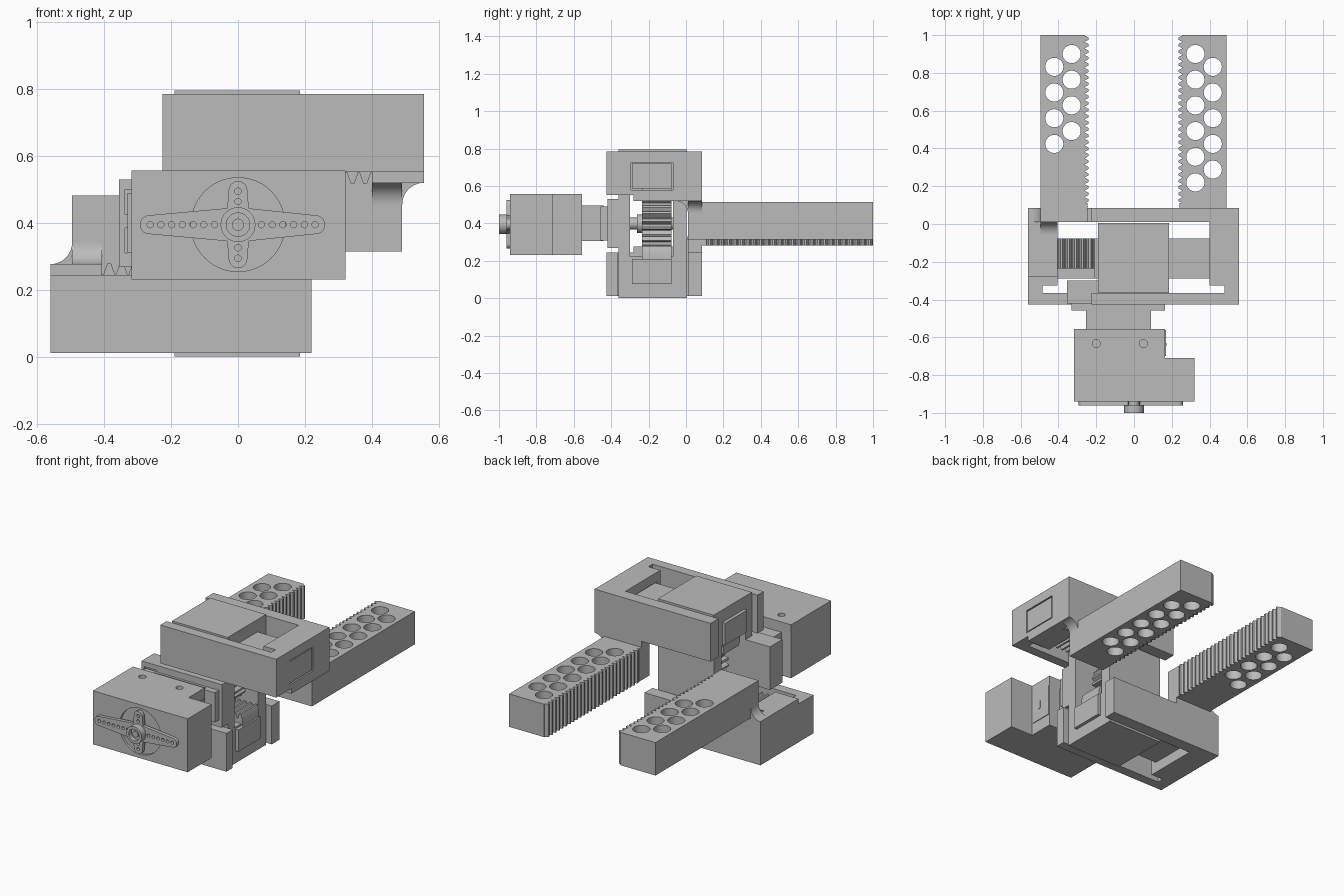
import bpy, bmesh, math
from mathutils import Vector

if "Cube" in bpy.data.objects:
    bpy.data.objects.remove(bpy.data.objects["Cube"])

CX, CZ = -0.0025, 0.3985      # pinion axis, about which the two slides repeat

grey = bpy.data.materials.new("plain_grey")
grey.use_nodes = True
grey.diffuse_color = (0.5, 0.5, 0.5, 1)
grey.node_tree.nodes["Principled BSDF"].inputs["Base Color"].default_value = (0.5, 0.5, 0.5, 1)


def place(u, v, w, axis):
    return {"x": (w, u, v), "y": (u, w, v), "z": (u, v, w)}[axis]


def add_prism(bm, pts, axis, a, b):
    """Extrude a 2D outline along an axis from a to b."""
    face = bm.faces.new([bm.verts.new(place(u, v, a, axis)) for u, v in pts])
    ext = bmesh.ops.extrude_face_region(bm, geom=[face])
    step = Vector(place(0, 0, b - a, axis))
    bmesh.ops.translate(bm, vec=step, verts=[e for e in ext["geom"] if isinstance(e, bmesh.types.BMVert)])


def make(name, parts, turned=False):
    """One object from (outline, axis, from, to) prisms, optionally turned half round."""
    bm = bmesh.new()
    for part in parts:
        add_prism(bm, *part)
    if turned:
        for v in bm.verts:
            v.co.x, v.co.z = 2 * CX - v.co.x, 2 * CZ - v.co.z
    bmesh.ops.recalc_face_normals(bm, faces=bm.faces)
    mesh = bpy.data.meshes.new(name)
    bm.to_mesh(mesh)
    bm.free()
    mesh.materials.append(grey)
    ob = bpy.data.objects.new(name, mesh)
    bpy.context.collection.objects.link(ob)
    return ob


def cut(ob, parts, turned=False):
    tool = make("cutter", parts, turned)
    tool.hide_render = True
    mod = ob.modifiers.new("cut", "BOOLEAN")
    mod.operation, mod.solver, mod.object = "DIFFERENCE", "EXACT", tool
    bpy.context.view_layer.objects.active = ob
    bpy.ops.object.modifier_apply(modifier=mod.name)
    bpy.data.objects.remove(tool)


def rect(u0, u1, v0, v1):
    return [(u0, v0), (u1, v0), (u1, v1), (u0, v1)]


def box(x0, x1, y0, y1, z0, z1):
    return (rect(x0, x1, y0, y1), "z", z0, z1)


def circle(u, v, r, n=32):
    return [(u + r * math.cos(math.tau * i / n), v + r * math.sin(math.tau * i / n)) for i in range(n)]


def fillet(u, v, du, dv, n=10):
    """Concave corner filler at (u, v) reaching out by du and dv."""
    arc = [(u + du * (1 - math.sin(t)), v + dv * (1 - math.cos(t)))
           for t in (math.pi / 2 * i / n for i in range(n + 1))]
    return [(u, v)] + arc


def teeth(start, end, count, base, tip):
    """Trapezoid teeth along a line, as (along, height) points."""
    p = (end - start) / count
    pts = []
    for i in range(count):
        s = start + i * p
        pts += [(s, base), (s + p * 0.3, tip), (s + p * 0.6, tip), (s + p * 0.9, base)]
    return pts


# Two sliding jaws: upper one as drawn, lower one turned half round
FRAME = [(-0.225, -0.425), (0.555, -0.425), (0.555, 0.085), (-0.225, 0.085), (-0.225, 0.01),
         (0.40, 0.01), (0.40, -0.325), (0.48, -0.325), (0.48, -0.365), (-0.225, -0.365)]
for side, turned in (("upper", False), ("lower", True)):
    frame = make(side + "_slide_frame", [(FRAME, "z", 0.552, 0.785)], turned)
    cut(frame, [box(0.38, 0.58, -0.295, -0.07, 0.58, 0.727)], turned)
    make(side + "_slide_pad", [box(0.40, 0.555, -0.28, 0.085, 0.52, 0.5525)], turned)
    make(side + "_guide_bar", [box(-0.21, 0.553, -0.288, -0.077, 0.587, 0.72)], turned)

    rack = [(x, z) for x, z in teeth(-0.20, 0.40, 16, 0.55, 0.518)]
    make(side + "_drive_rack",
         [(rack + [(0.40, 0.55), (0.40, 0.588), (-0.20, 0.588)], "y", -0.235, -0.077)], turned)

    jaw_edge = [(x, y) for y, x in teeth(0.11, 1.0, 26, 0.255, 0.235)]
    outline = [(0.49, 0.01), (0.24, 0.01), (0.24, 0.11)] + jaw_edge + [(0.255, 1.0), (0.49, 1.0)]
    jaw = make(side + "_jaw", [(outline, "z", 0.315, 0.515)], turned)
    holes = [(circle(0.325, 0.22 + 0.136 * i, 0.048), "z", 0.2, 0.6) for i in range(6)]
    holes += [(circle(0.417, 0.288 + 0.136 * i, 0.048), "z", 0.2, 0.6) for i in range(5)]
    cut(jaw, holes, turned)
    make(side + "_jaw_root", [box(0.24, 0.49, 0.01, 0.085, 0.51, 0.56)], turned)
    make(side + "_side_fillet", [(fillet(0.49, 0.52, 0.065, -0.065), "y", 0.01, 0.085)], turned)
    make(side + "_front_fillet", [(fillet(0.01, 0.52, -0.065, -0.065), "x", 0.40, 0.49)], turned)

    # Fixed guide block that the bar runs through
    make(side + "_guide_block", [box(-0.19, 0.185, -0.362, 0.005, 0.575, 0.795)], turned)

# Fixed body between the guide blocks
make("back_wall", [box(-0.19, 0.185, -0.07, 0.003, 0.21, 0.585)])
mount = make("servo_mount", [box(-0.355, 0.185, -0.42, -0.30, 0.268, 0.53)])
cut(mount, [box(-0.337, -0.25, -0.43, -0.405, z, z + 0.075) for z in (0.31, 0.425)])
make("mount_web", [box(-0.19, 0.185, -0.362, -0.30, 0.21, 0.585)])

# Pinion and shaft
gear = []
N = 18
for i in range(N):
    for f, r in ((0, 0.098), (0.3, 0.122), (0.6, 0.122), (0.9, 0.098)):
        a = math.tau * (i + f) / N
        gear.append((CX + r * math.cos(a), CZ + r * math.sin(a)))
make("pinion", [(gear, "y", -0.235, -0.077)])
make("pinion_shaft", [(circle(CX, CZ, 0.032), "y", -0.31, -0.06)])
make("shaft_collar", [(circle(CX, CZ, 0.05), "y", -0.262, -0.234)])

# Servo
CASE = [(-0.318, -0.94), (0.32, -0.94), (0.32, -0.71), (0.165, -0.71), (0.165, -0.555), (-0.318, -0.555)]
case = make("servo_case", [(CASE, "z", 0.232, 0.557)])
cut(case, [(circle(0, 0.395, 0.14, 48), "y", -0.96, -0.925)]
    + [(circle(x, -0.633, 0.021), "z", 0.53, 0.6) for x in (-0.20, 0.05)])
make("servo_neck", [box(-0.255, 0.09, -0.57, -0.44, 0.305, 0.495)])
make("servo_side_panel", [box(0.10, 0.169, -0.70, -0.56, 0.305, 0.495)])
make("servo_ears", [box(-0.33, 0.165, -0.458, -0.415, 0.31, 0.49)])
make("servo_connector", [box(0.16, 0.173, -0.645, -0.63, 0.375, 0.425)])


def arm(length, wide, narrow, angle):
    """Tapered round-ended horn arm from the hub."""
    pts = [(0, -wide)]
    for i in range(11):
        t = math.pi * (i / 10 - 0.5)
        pts.append((length - narrow + narrow * math.cos(t), narrow * math.sin(t)))
    pts.append((0, wide))
    c, s = math.cos(angle), math.sin(angle)
    return [(u * c - v * s, 0.395 + u * s + v * c) for u, v in pts]


# Cross-shaped servo horn with screw holes
arms = [(0.26, 0.052, 0.028, 0), (0.13, 0.036, 0.028, math.pi / 2),
        (0.293, 0.052, 0.028, math.pi), (0.13, 0.036, 0.028, -math.pi / 2)]
screw_x = [0.07 + 0.032 * i for i in range(6)] + [-0.07 - 0.032 * i for i in range(7)]
spots = [(x, 0.395) for x in screw_x] + [(0, 0.395 + d) for d in (-0.1, -0.069, 0.069, 0.1)]
for i, spec in enumerate(arms):
    horn = make("horn_arm_%d" % (i + 1), [(arm(*spec), "y", -0.96 + i * 0.0001, -0.939)])
    cut(horn, [(circle(u, v, 0.0095, 12), "y", -0.98, -0.92) for u, v in spots])
make("horn_core", [(circle(0, 0.395, 0.045), "y", -0.961, -0.92)])
hub = make("horn_hub", [(circle(0, 0.395, 0.052), "y", -1.0, -0.955)])
cut(hub, [(circle(0, 0.395, 0.035), "y", -1.02, -0.975)])
make("horn_screw", [(circle(0, 0.395, 0.018), "y", -0.988, -0.97)])

# Smooth the round surfaces, keep the corners sharp
for ob in bpy.context.scene.objects:
    ob.select_set(ob.type == "MESH" and grey.name in ob.data.materials)
bpy.context.view_layer.objects.active = hub
bpy.ops.object.shade_smooth_by_angle(angle=math.radians(25))
